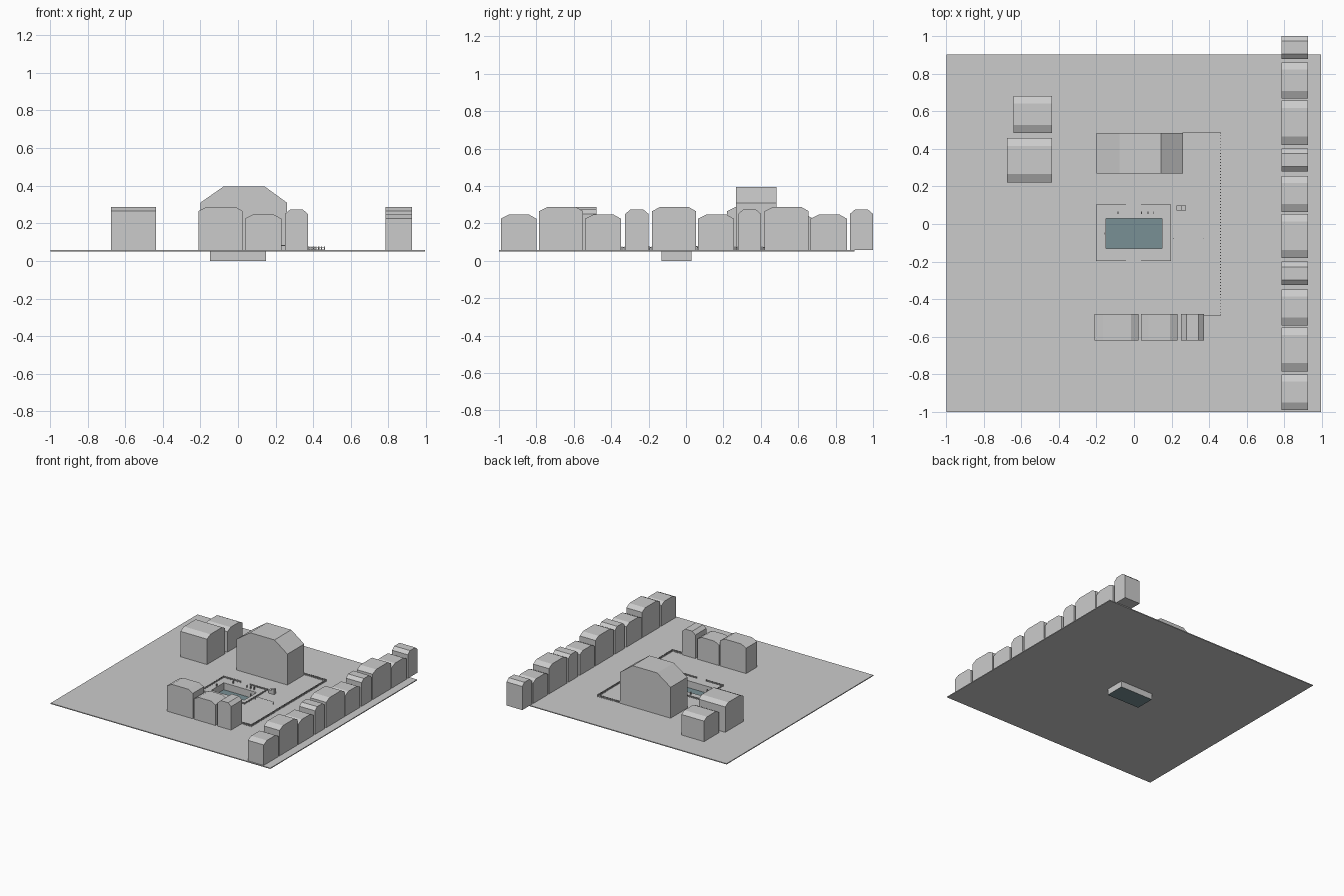
import bpy, bmesh, math

if "Cube" in bpy.data.objects:
    bpy.data.objects.remove(bpy.data.objects["Cube"])

TOP = 0.057      # upper surface of the ground slab
BOTTOM = 0.05    # underside of the ground slab


def material(name, rgb):
    m = bpy.data.materials.new(name)
    m.diffuse_color = (*rgb, 1)
    m.use_nodes = True
    m.node_tree.nodes["Principled BSDF"].inputs["Base Color"].default_value = m.diffuse_color
    return m


GREY = material("light grey", (0.6, 0.6, 0.6))
WATER = material("pool teal", (0.19, 0.28, 0.30))


def finish(name, bm, mats=(GREY,), recalc=True):
    if recalc:
        bmesh.ops.recalc_face_normals(bm, faces=bm.faces)
    me = bpy.data.meshes.new(name)
    bm.to_mesh(me)
    bm.free()
    for m in mats:
        me.materials.append(m)
    ob = bpy.data.objects.new(name, me)
    bpy.context.collection.objects.link(ob)
    return ob


def add_box(bm, x0, x1, y0, y1, z0, z1):
    vs = bmesh.ops.create_cube(bm, size=1)["verts"]
    for v in vs:
        v.co.x = x1 if v.co.x > 0 else x0
        v.co.y = y1 if v.co.y > 0 else y0
        v.co.z = z1 if v.co.z > 0 else z0


def house(name, a0, a1, d0, d1, eave, ridge, cl, cr, along):
    """Chamfered profile across a0..a1, extruded d0..d1 along axis 'x' or 'y'."""
    prof = [(a0, TOP), (a1, TOP), (a1, eave), (a1 - cr, ridge), (a0 + cl, ridge), (a0, eave)]
    bm = bmesh.new()

    def place(a, d, z):
        return (d, a, z) if along == 'x' else (a, d, z)
    rings = [[bm.verts.new(place(a, d, z)) for a, z in prof] for d in (d0, d1)]
    bm.faces.new(rings[0])
    bm.faces.new(rings[1][::-1])
    n = len(prof)
    for i in range(n):
        j = (i + 1) % n
        bm.faces.new((rings[0][i], rings[1][i], rings[1][j], rings[0][j]))
    return finish(name, bm)


# Ground slab with a rectangular opening for the pool
PX, PY = (-0.15, 0.148), (-0.13, 0.03)
xs, ys = (-0.998, *PX, 0.993), (-1.0, *PY, 0.9)
bm = bmesh.new()
grid = [[bm.verts.new((x, y, BOTTOM)) for y in ys] for x in xs]
for i in range(3):
    for j in range(3):
        if (i, j) != (1, 1):
            bm.faces.new((grid[i][j], grid[i + 1][j], grid[i + 1][j + 1], grid[i][j + 1]))
up = bmesh.ops.extrude_face_region(bm, geom=bm.faces[:], use_keep_orig=True)["geom"]
for v in up:
    if isinstance(v, bmesh.types.BMVert):
        v.co.z = TOP
finish("ground", bm)

# Sunken pool: grey walls, teal floor
bm = bmesh.new()
add_box(bm, *PX, *PY, 0.0, TOP - 0.001)
bm.normal_update()
lid = [f for f in bm.faces if f.normal.z > 0.5]
bmesh.ops.delete(bm, geom=lid, context='FACES_ONLY')
for f in bm.faces:
    f.material_index = 1 if abs(f.normal.z) > 0.5 else 0
    f.normal_flip()
finish("pool_basin", bm, (GREY, WATER), recalc=False)

# House types: (eave height, ridge height, left chamfer, right chamfer)
LARGE = (0.265, 0.288, 0.045, 0.040)
MEDIUM = (0.225, 0.246, 0.042, 0.038)
NARROW = (0.250, 0.274, 0.028, 0.028)

# Row of houses down the right side
row = [(-0.99, -0.80, MEDIUM), (-0.785, -0.55, LARGE), (-0.54, -0.348, MEDIUM),
       (-0.325, -0.20, NARROW), (-0.182, 0.053, LARGE), (0.064, 0.256, MEDIUM),
       (0.278, 0.402, NARROW), (0.42, 0.656, LARGE), (0.666, 0.86, MEDIUM),
       (0.876, 1.0, NARROW)]
for i, (a, b, kind) in enumerate(row):
    house(f"right_house_{i + 1}", a, b, 0.783, 0.926, *kind, 'x')

# Front row
for i, (a, b, kind) in enumerate([(-0.21, 0.025, LARGE), (0.036, 0.23, MEDIUM), (0.25, 0.372, NARROW)]):
    house(f"front_house_{i + 1}", a, b, -0.62, -0.478, *kind, 'y')

# Two houses at the back left
house("left_house_1", 0.22, 0.456, -0.675, -0.435, *LARGE, 'x')
house("left_house_2", 0.485, 0.68, -0.64, -0.435, *MEDIUM, 'x')

# Main building with broad hipped profile
house("main_building", -0.2, 0.26, 0.268, 0.485, 0.31, 0.395, 0.122, 0.117, 'y')


def fence(name, p, q, height=0.020, step=0.016, w=0.005, t=0.003):
    """Picket fence between two axis-aligned points."""
    bm = bmesh.new()
    along_x = abs(q[0] - p[0]) > abs(q[1] - p[1])
    k = 0 if along_x else 1
    lo, hi, c = min(p[k], q[k]), max(p[k], q[k]), p[1 - k]

    def bar(a, b, th, z0, z1):
        if along_x:
            add_box(bm, a, b, c - th, c + th, z0, z1)
        else:
            add_box(bm, c - th, c + th, a, b, z0, z1)
    n = max(1, round((hi - lo) / step))
    for i in range(n + 1):
        a = lo + (hi - lo) * i / n
        bar(a - w / 2, a + w / 2, t / 2, TOP - 0.004, TOP + height)
    for z in (0.3, 0.7):
        bar(lo, hi, t / 4, TOP + height * z - 0.0015, TOP + height * z + 0.0015)
    return finish(name, bm)


# Boundary fence
fence("boundary_fence_back", (0.26, 0.485), (0.46, 0.485))
fence("boundary_fence_side", (0.46, -0.485), (0.46, 0.485))
fence("boundary_fence_front", (0.372, -0.485), (0.46, -0.485))

# Pool fence with openings in the middle of front and back
for side, y in (("front", -0.195), ("back", 0.102)):
    fence(f"pool_fence_{side}_left", (-0.2, y), (-0.045, y), 0.018, 0.03, 0.003, 0.003)
    fence(f"pool_fence_{side}_right", (0.04, y), (0.196, y), 0.018, 0.03, 0.003, 0.003)
for side, x in (("left", -0.2), ("right", 0.196)):
    fence(f"pool_fence_{side}", (x, -0.195), (x, 0.102), 0.018, 0.03, 0.003, 0.003)

# Small posts beside the pool
bm = bmesh.new()
for x, y in ((-0.085, 0.06), (0.04, 0.06), (0.075, 0.06), (0.105, 0.06), (-0.158, -0.05), (0.15, -0.05)):
    add_box(bm, x - 0.002, x + 0.002, y - 0.006, y + 0.006, TOP, TOP + 0.022)
finish("poolside_posts", bm)

# Little shed in two parts
bm = bmesh.new()
add_box(bm, 0.227, 0.252, 0.072, 0.098, TOP, 0.085)
add_box(bm, 0.252, 0.276, 0.072, 0.098, TOP, 0.098)
finish("garden_shed", bm)

# Net between two posts
bm = bmesh.new()
add_box(bm, 0.21, 0.37, -0.0755, -0.0745, TOP + 0.022, TOP + 0.025)
for x in (0.21, 0.37):
    add_box(bm, x - 0.0015, x + 0.0015, -0.0765, -0.0735, TOP, TOP + 0.026)
finish("garden_line", bm)
